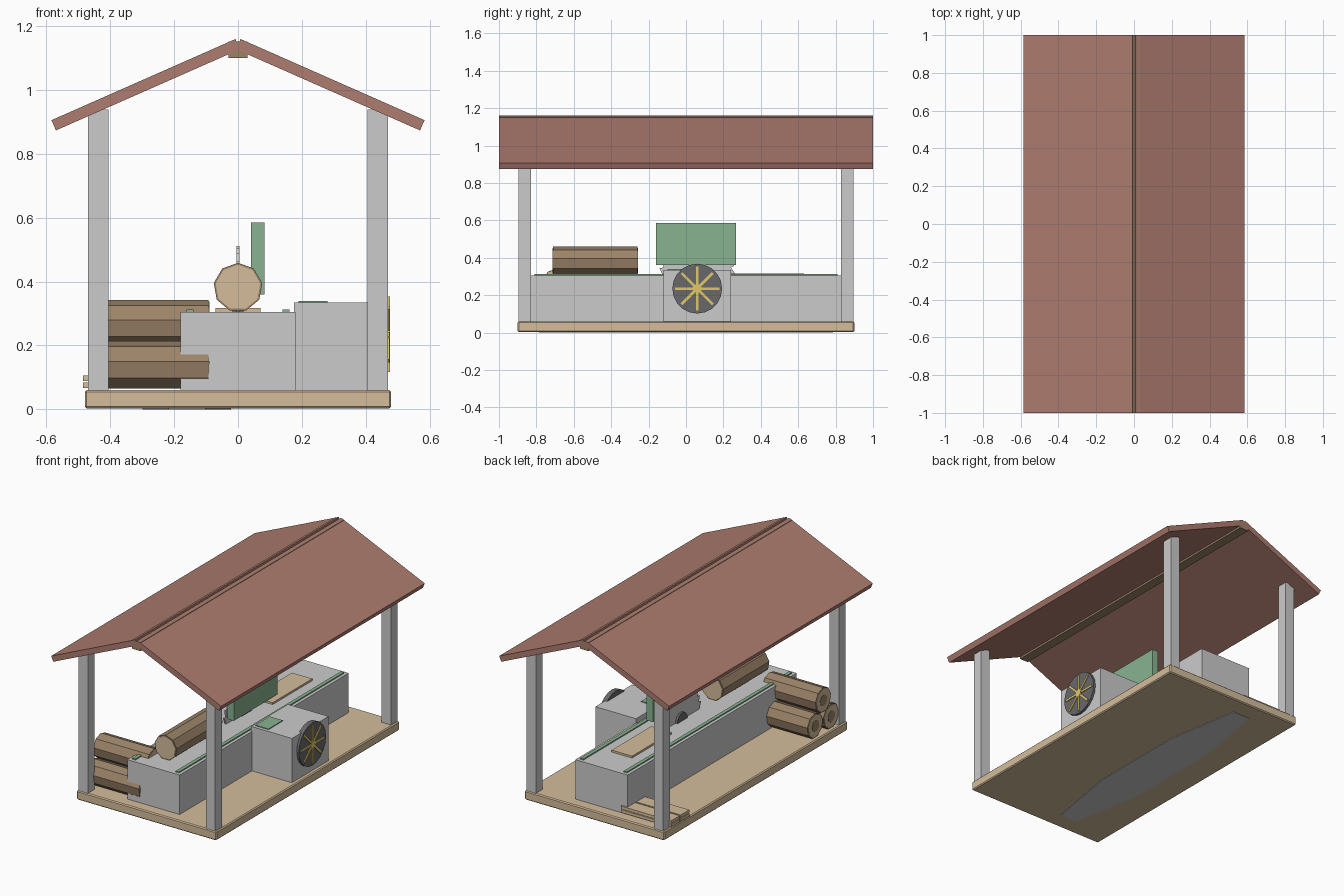
import bpy, bmesh
from math import sin, cos, pi, radians

if "Cube" in bpy.data.objects:
    bpy.data.objects.remove(bpy.data.objects["Cube"])


def material(name, rgb):
    m = bpy.data.materials.new(name)
    m.diffuse_color = (*rgb, 1)
    m.use_nodes = True
    m.node_tree.nodes["Principled BSDF"].inputs["Base Color"].default_value = m.diffuse_color
    return m


TAN = material("cut_wood", (0.66, 0.51, 0.33))
BARK = material("bark", (0.33, 0.23, 0.14))
ROOF = material("roof_red", (0.42, 0.20, 0.16))
GREEN = material("machine_green", (0.25, 0.45, 0.28))
YELLOW = material("spoke_yellow", (0.75, 0.58, 0.15))
DARK = material("dark_iron", (0.14, 0.14, 0.15))


def prism(name, pts, axis, lo, hi, mat=None, bevel=0):
    """Extrude a 2D outline along an axis from lo to hi."""
    place = {"X": lambda u, v, t: (t, u, v),
             "Y": lambda u, v, t: (u, t, v),
             "Z": lambda u, v, t: (u, v, t)}[axis]
    bm = bmesh.new()
    a = [bm.verts.new(place(u, v, lo)) for u, v in pts]
    b = [bm.verts.new(place(u, v, hi)) for u, v in pts]
    bm.faces.new(a)
    bm.faces.new(b)
    n = len(pts)
    for i in range(n):
        j = (i + 1) % n
        bm.faces.new((a[i], a[j], b[j], b[i]))
    bmesh.ops.recalc_face_normals(bm, faces=bm.faces)
    me = bpy.data.meshes.new(name)
    bm.to_mesh(me)
    bm.free()
    ob = bpy.data.objects.new(name, me)
    bpy.context.collection.objects.link(ob)
    if mat:
        me.materials.append(mat)
    if bevel:
        mod = ob.modifiers.new("bevel", "BEVEL")
        mod.width = bevel
        mod.segments = 1
    return ob


def box(name, x, y, z, mat=None, bevel=0):
    pts = [(x[0], y[0]), (x[1], y[0]), (x[1], y[1]), (x[0], y[1])]
    return prism(name, pts, "Z", z[0], z[1], mat, bevel)


def ngon(cu, cv, r, n, start=pi / 2):
    return [(cu + r * cos(start + 2 * pi * i / n), cv + r * sin(start + 2 * pi * i / n))
            for i in range(n)]


def log(name, axis, cu, cv, lo, hi, rings=False):
    prism(name + "_bark", ngon(cu, cv, 0.077, 9), axis, lo, hi, BARK)
    prism(name + "_cut_ends", ngon(cu, cv, 0.071, 9), axis, lo - 0.003, hi + 0.003, TAN)
    if rings:
        prism(name + "_heartwood", ngon(cu, cv, 0.035, 9), axis, lo - 0.005, hi + 0.005, BARK)


# floor and its underside plate
box("floor", (-0.48, 0.48), (-0.9, 0.9), (0.003, 0.06), TAN, 0.006)
plate = [(-0.16 + 0.15 * u, 0.85 * v) for u, v in ngon(0, 0, 1, 8, pi / 8)]
prism("underside_plate", plate, "Z", 0, 0.02)

# corner posts
for sx in (-1, 1):
    for sy in (-1, 1):
        box("post", sorted((sx * 0.405, sx * 0.47)), sorted((sy * 0.83, sy * 0.895)), (0.055, 0.94))

# pitched roof and ridge beam
a = radians(23.8)
top, length, thick = (0.008, 1.16), 0.63, 0.035
d, nrm = (cos(a), -sin(a)), (sin(a), cos(a))
outer = (top[0] + length * d[0], top[1] + length * d[1])
panel = [top, outer,
         (outer[0] - thick * nrm[0], outer[1] - thick * nrm[1]),
         (top[0] - thick * nrm[0], top[1] - thick * nrm[1])]
for side, s in (("left", -1), ("right", 1)):
    prism("roof_" + side, [(s * u, v) for u, v in panel], "Y", -1, 1, ROOF)
box("ridge_beam", (-0.03, 0.03), (-1, 1), (1.10, 1.153), BARK)

# saw bed with rails
box("saw_bed", (-0.18, 0.18), (-0.83, 0.83), (0.055, 0.305))
for s in (-1, 1):
    box("rail", (s * 0.15 - 0.011, s * 0.15 + 0.011), (-0.81, 0.81), (0.30, 0.312), GREEN)

# toothed saw blade, hub and guard
teeth = 28
blade = []
for i in range(teeth):
    t = 2 * pi * i / teeth
    for r, off in ((0.185, 0), (0.205, 0.03)):
        blade.append((0.06 + r * cos(t + off), 0.306 + r * sin(t + off)))
prism("saw_blade", blade, "X", -0.005, 0.005)
prism("blade_hub", ngon(0.06, 0.306, 0.05, 16), "X", -0.018, 0.018, DARK)
box("blade_guard", (0.04, 0.083), (-0.16, 0.267), (0.36, 0.585), GREEN)

# drive housing, flywheel and spokes
box("drive_housing", (0.175, 0.455), (-0.12, 0.24), (0.055, 0.335))
box("housing_plate", (0.19, 0.28), (-0.10, 0.04), (0.33, 0.34), GREEN)
prism("flywheel", ngon(0.06, 0.235, 0.133, 20), "X", 0.44, 0.47, DARK)
for k in range(4):
    t = k * pi / 4
    c, s = cos(t), sin(t)
    bar = [(0.06 + u * c - v * s, 0.235 + u * s + v * c)
           for u, v in ((-0.118, -0.007), (0.118, -0.007), (0.118, 0.007), (-0.118, 0.007))]
    prism("spoke", bar, "X", 0.46, 0.475 + 0.0003 * k, YELLOW)
prism("flywheel_hub", ngon(0.06, 0.235, 0.024, 12), "X", 0.46, 0.477, YELLOW)

# log being sawn and sawn plank
log("sawn_log", "Y", 0, 0.382, -0.71, -0.26)
box("bed_plank", (-0.07, 0.07), (0.24, 0.63), (0.30, 0.317), TAN)

# log pile
for y, z in ((-0.766, 0.137), (-0.61, 0.137), (-0.69, 0.266)):
    log("pile_log", "X", y, z, -0.46, -0.093, True)

# plank stack
for layer in range(2):
    for col in range(2):
        y0 = 0.66 + 0.095 * col
        z0 = 0.066 + 0.022 * layer
        box("stacked_plank", (-0.485, -0.14), (y0, y0 + 0.085), (z0, z0 + 0.018), TAN)
